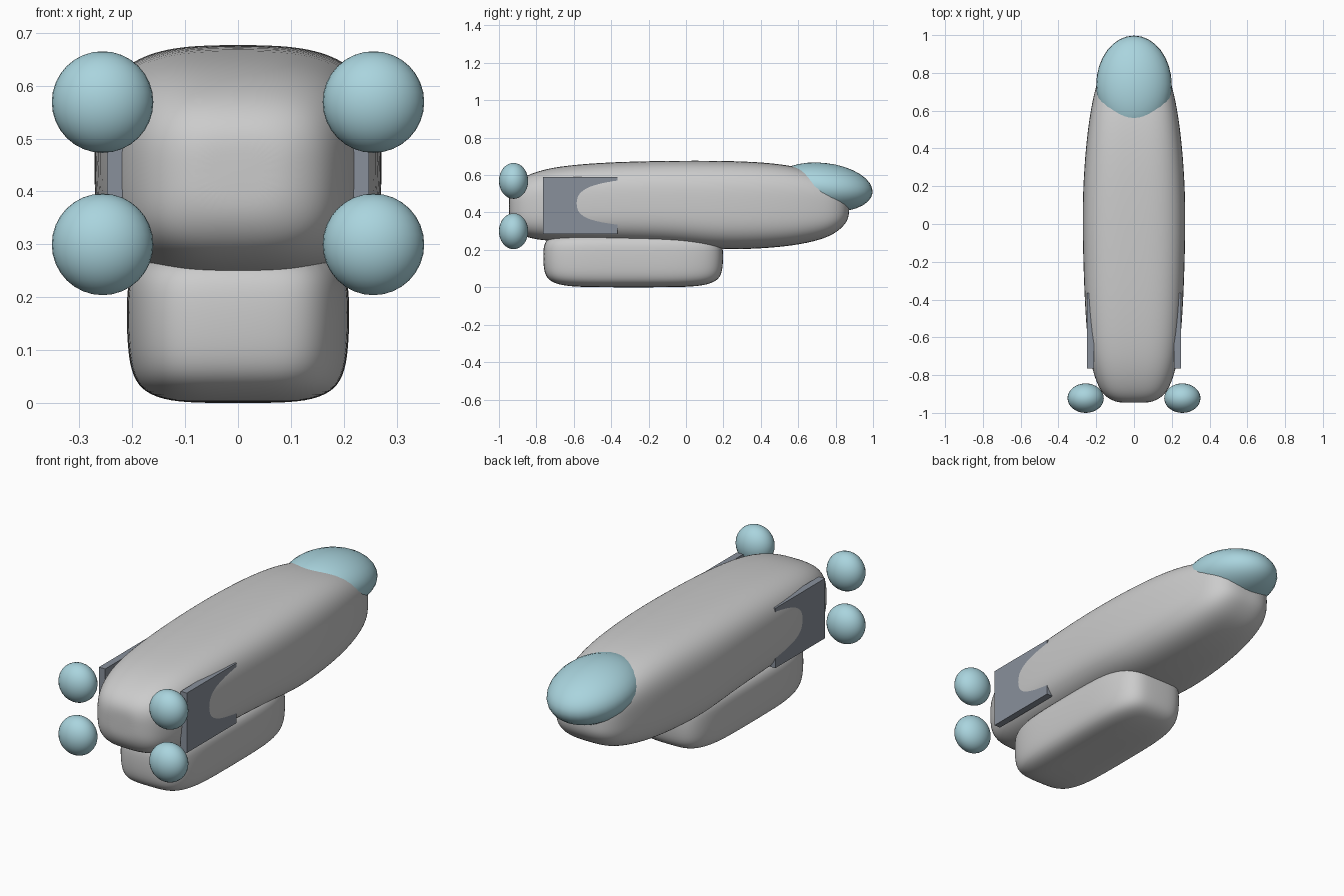
import bpy, bmesh, math
from mathutils import Vector

if "Cube" in bpy.data.objects:
    bpy.data.objects.remove(bpy.data.objects["Cube"], do_unlink=True)


def material(name, rgb):
    m = bpy.data.materials.new(name)
    m.use_nodes = True
    m.diffuse_color = (*rgb, 1)
    m.node_tree.nodes["Principled BSDF"].inputs["Base Color"].default_value = (*rgb, 1)
    return m


HULL = material("light_grey", (0.6, 0.6, 0.6))
GLASS = material("pale_blue", (0.4, 0.66, 0.73))
FIN = material("slate_grey", (0.25, 0.28, 0.33))


def finish(bm, name, mat, smooth=True):
    bmesh.ops.recalc_face_normals(bm, faces=bm.faces)
    for f in bm.faces:
        f.smooth = smooth
    mesh = bpy.data.meshes.new(name)
    bm.to_mesh(mesh)
    bm.free()
    mesh.materials.append(mat)
    ob = bpy.data.objects.new(name, mesh)
    bpy.context.collection.objects.link(ob)
    return ob


def loft(name, sections, power, place, steps=32):
    """Skin superellipse sections (position, half width, low, high)."""
    bm = bmesh.new()
    rings = []
    for t, half, low, high in sections:
        ring = []
        for i in range(steps):
            a = math.tau * (i + 0.5) / steps
            c, s = math.cos(a), math.sin(a)
            u = math.copysign(abs(c) ** (2 / power), c) * half
            v = math.copysign(abs(s) ** (2 / power), s) * (high - low) / 2
            ring.append(bm.verts.new(place(u, v + (low + high) / 2, t)))
        rings.append(ring)
    for a, b in zip(rings, rings[1:]):
        for i in range(steps):
            j = (i + 1) % steps
            bm.faces.new((a[i], a[j], b[j], b[i]))
    bm.faces.new(rings[0])
    bm.faces.new(rings[-1])
    ob = finish(bm, name, HULL)
    sub = ob.modifiers.new("smooth", "SUBSURF")
    sub.levels = sub.render_levels = 2
    return ob


def ball(name, centre, radii, tilt=0):
    bm = bmesh.new()
    bmesh.ops.create_uvsphere(bm, u_segments=32, v_segments=16, radius=1)
    ob = finish(bm, name, GLASS)
    ob.location, ob.scale = centre, radii
    ob.rotation_euler.x = math.radians(tilt)
    return ob


# Long rounded hull, lofted from tail to nose
loft("hull", [
    (-0.946, 0.05, 0.40, 0.47), (-0.943, 0.10, 0.35, 0.52),
    (-0.91, 0.16, 0.295, 0.565), (-0.85, 0.195, 0.265, 0.60),
    (-0.765, 0.223, 0.25, 0.63), (-0.64, 0.246, 0.242, 0.653),
    (-0.4, 0.263, 0.237, 0.671), (-0.1, 0.272, 0.228, 0.677),
    (0.05, 0.273, 0.213, 0.678), (0.2, 0.27, 0.2, 0.677),
    (0.4, 0.257, 0.206, 0.671), (0.58, 0.235, 0.222, 0.65),
    (0.72, 0.206, 0.253, 0.61), (0.8, 0.178, 0.288, 0.57),
    (0.85, 0.135, 0.335, 0.52), (0.868, 0.085, 0.37, 0.47),
    (0.872, 0.04, 0.4, 0.44),
], 3.1, lambda u, v, t: (u, t, v))

# Rounded cargo pod under the hull, lofted upward
loft("belly_pod", [
    (0.0, 0.06, -0.45, -0.11), (0.003, 0.13, -0.62, 0.05),
    (0.02, 0.178, -0.705, 0.14), (0.05, 0.2, -0.748, 0.183),
    (0.1, 0.21, -0.764, 0.199), (0.2, 0.212, -0.766, 0.201),
    (0.25, 0.205, -0.755, 0.19), (0.29, 0.16, -0.7, 0.13),
], 4, lambda u, v, t: (u, v, t))

# Cockpit canopy at the nose
ball("canopy", (0, 0.735, 0.535), (0.2, 0.264, 0.13), -6.6)

# Tail plates and engine pods on both sides
for side, label in ((1, "left"), (-1, "right")):
    bm = bmesh.new()
    bmesh.ops.create_cube(bm, size=1)
    size, centre = Vector((0.035, 0.4, 0.305)), Vector((side * 0.23, -0.565, 0.437))
    for v in bm.verts:
        v.co = v.co * size + centre
    finish(bm, label + "_tail_plate", FIN, smooth=False)
    for z, level in ((0.569, "upper"), (0.3, "lower")):
        ball(f"{label}_{level}_engine", (side * 0.256, -0.922, z), (0.096, 0.078, 0.096))
